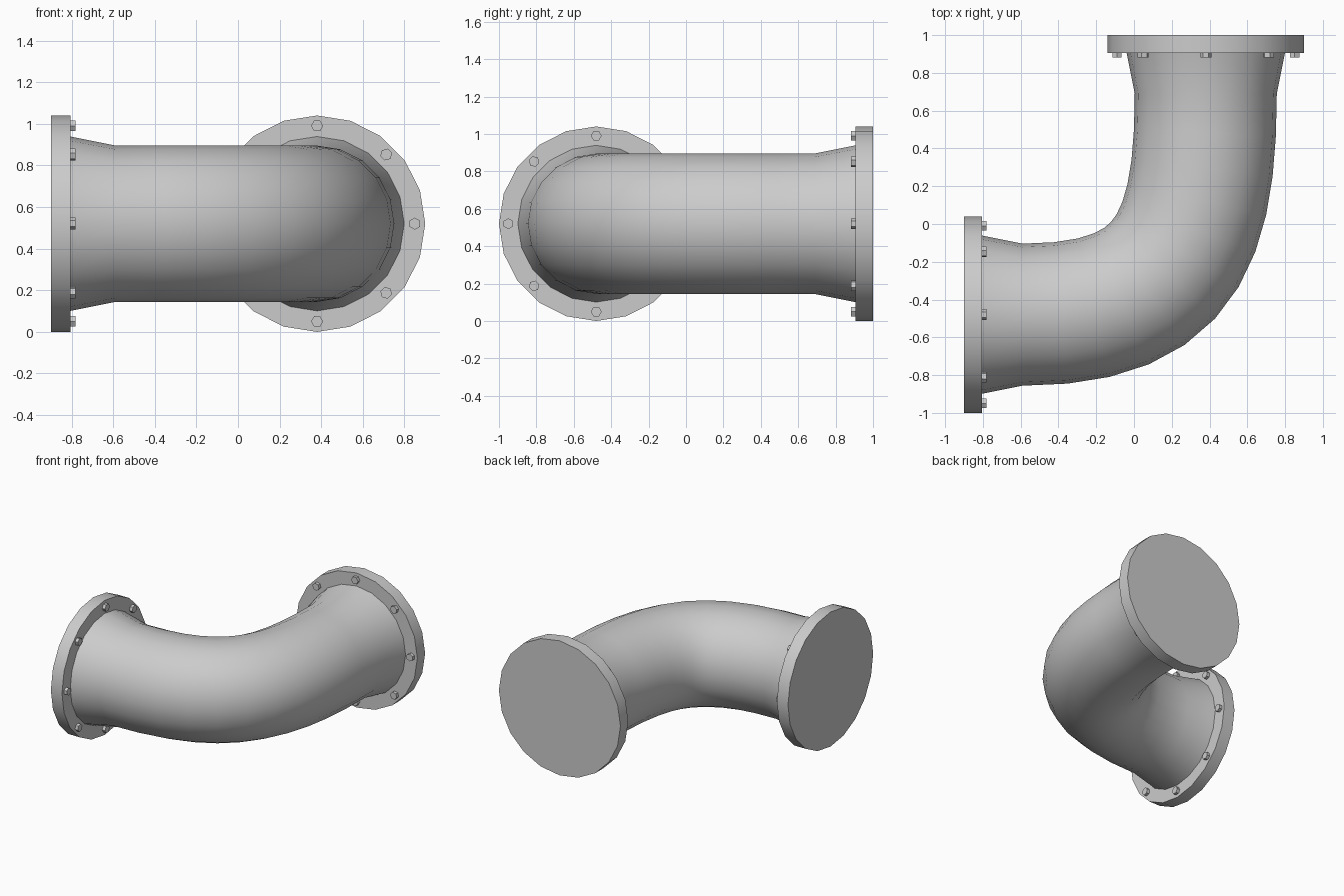
import bpy, bmesh, math
from mathutils import Vector, Matrix
from mathutils.geometry import interpolate_bezier

if "Cube" in bpy.data.objects:
    bpy.data.objects.remove(bpy.data.objects["Cube"])

SIDES = 20
Z = 0.52
UP = Vector((0, 0, 1))


def ring(bm, centre, tangent, radius, n=SIDES, turn=0.0):
    """Circle of vertices around a path point."""
    side = tangent.cross(UP).normalized()
    return [bm.verts.new(centre + radius * (math.cos(a) * side + math.sin(a) * UP))
            for a in (turn + 2 * math.pi * i / n for i in range(n))]


def bridge(bm, a, b):
    n = len(a)
    for i in range(n):
        bm.faces.new((a[i], a[(i + 1) % n], b[(i + 1) % n], b[i]))


def finish(bm, name):
    bmesh.ops.recalc_face_normals(bm, faces=bm.faces[:])
    mesh = bpy.data.meshes.new(name)
    bm.to_mesh(mesh)
    bm.free()
    ob = bpy.data.objects.new(name, mesh)
    bpy.context.collection.objects.link(ob)
    bpy.ops.object.select_all(action='DESELECT')
    ob.select_set(True)
    bpy.context.view_layer.objects.active = ob
    bpy.ops.object.shade_smooth_by_angle(angle=math.radians(30))
    return ob


# Bent pipe with a flare at each end
start, end = Vector((-0.59, -0.48, Z)), Vector((0.38, 0.69, Z))
path = interpolate_bezier(start, start + Vector((0.80, 0, 0)),
                          end - Vector((0, 0.80, 0)), end, 12)
points = [Vector((-0.81, -0.48, Z))] + list(path) + [Vector((0.38, 0.91, Z))]
radii = [0.42] + [0.376] * len(path) + [0.42]
bm = bmesh.new()
rings = []
for i, (p, r) in enumerate(zip(points, radii)):
    if i <= 1:
        t = Vector((1, 0, 0))
    elif i >= len(points) - 2:
        t = Vector((0, 1, 0))
    else:
        t = (points[i + 1] - points[i - 1]).normalized()
    rings.append(ring(bm, p, t, r))
for a, b in zip(rings, rings[1:]):
    bridge(bm, a, b)
finish(bm, "pipe_elbow")


def flange(name, face, inward):
    """End plate whose outer face is at 'face', with a ring of bolts inside."""
    bm = bmesh.new()
    back = face + inward * 0.095
    inner = ring(bm, face, inward, 0.41)
    outer = ring(bm, face, inward, 0.52)
    rear = ring(bm, back, inward, 0.52)
    neck = ring(bm, back, inward, 0.41)
    bm.faces.new(inner)
    for a, b in ((inner, outer), (outer, rear), (rear, neck)):
        bridge(bm, a, b)
    finish(bm, name + "_flange")

    # Hexagonal bolt heads
    bm = bmesh.new()
    side = inward.cross(UP)
    for k in range(8):
        a = k * math.pi / 4
        c = back + 0.47 * (math.cos(a) * side + math.sin(a) * UP)
        turn = a + math.pi / 2
        base = ring(bm, c - inward * 0.005, inward, 0.029, 6, turn)
        top = ring(bm, c + inward * 0.024, inward, 0.029, 6, turn)
        bridge(bm, base, top)
        bm.faces.new(top)
        bm.faces.new(base[::-1])
    finish(bm, name + "_bolts")


flange("left", Vector((-0.90, -0.48, Z)), Vector((1, 0, 0)))
flange("rear", Vector((0.38, 1.0, Z)), Vector((0, -1, 0)))
